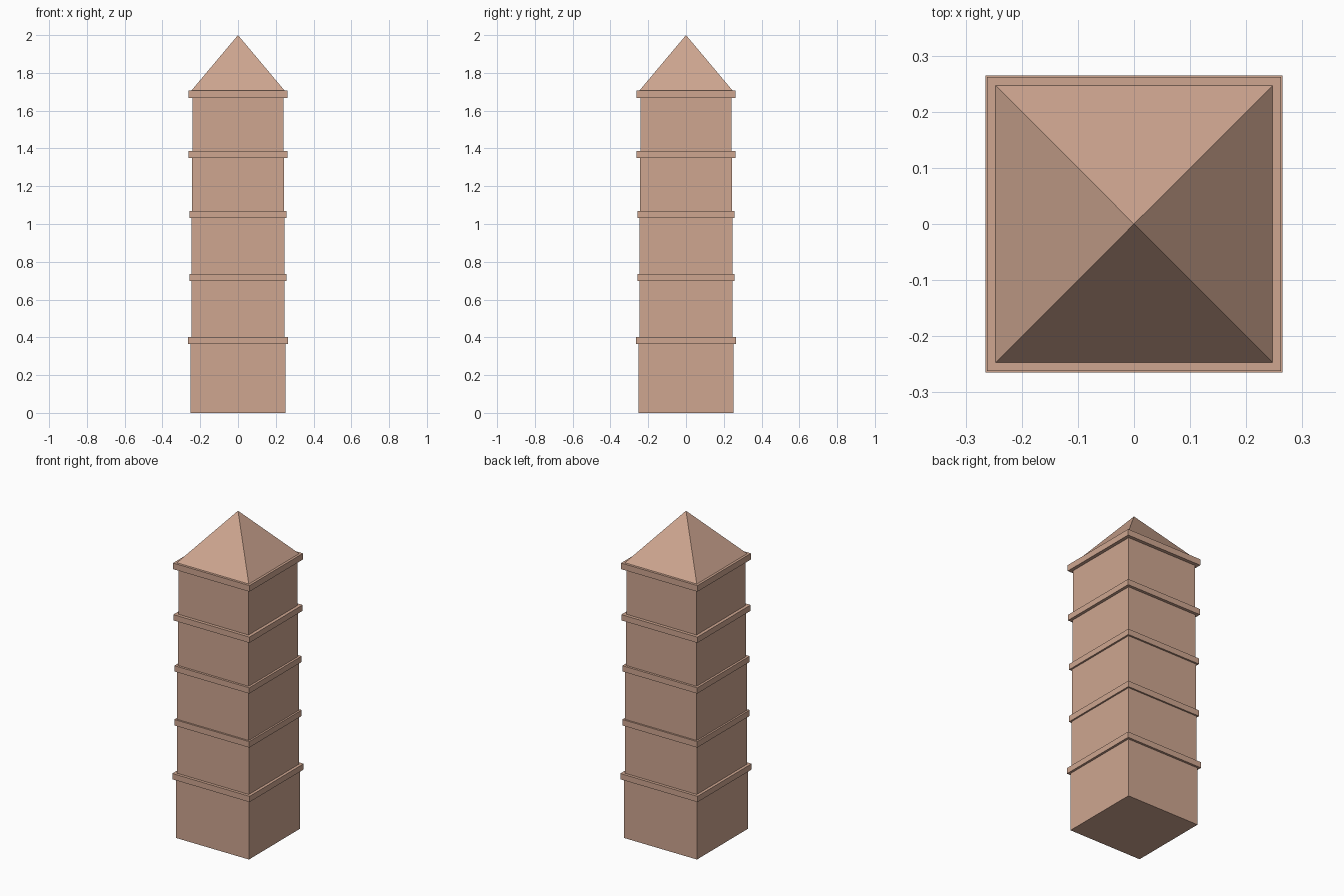
import bpy
import bmesh

cube = bpy.data.objects.get("Cube")
if cube:
    bpy.data.objects.remove(cube, do_unlink=True)

# Single sandstone colour
stone = bpy.data.materials.new("sandstone")
stone.use_nodes = True
colour = (0.62, 0.38, 0.28, 1)
stone.diffuse_color = colour
stone.node_tree.nodes["Principled BSDF"].inputs["Base Color"].default_value = colour


def square_part(name, half, bottom, top, pointed=False):
    """Square block, or a pyramid when pointed."""
    bm = bmesh.new()
    base = [bm.verts.new((x * half, y * half, bottom))
            for x, y in ((-1, -1), (1, -1), (1, 1), (-1, 1))]
    if pointed:
        tip = bm.verts.new((0, 0, top))
        for i in range(4):
            bm.faces.new((base[i], base[(i + 1) % 4], tip))
    else:
        upper = [bm.verts.new((v.co.x, v.co.y, top)) for v in base]
        bm.faces.new(upper)
        for i in range(4):
            j = (i + 1) % 4
            bm.faces.new((base[i], base[j], upper[j], upper[i]))
    bm.faces.new(base[::-1])
    mesh = bpy.data.meshes.new(name)
    bm.to_mesh(mesh)
    bm.free()
    mesh.materials.append(stone)
    obj = bpy.data.objects.new(name, mesh)
    bpy.context.collection.objects.link(obj)
    return obj


# Storeys, each capped by a projecting ledge:
# wall half width, ledge half width, ledge bottom, ledge top
storeys = [
    (0.251, 0.265, 0.365, 0.401),
    (0.247, 0.257, 0.698, 0.735),
    (0.246, 0.257, 1.033, 1.069),
    (0.243, 0.261, 1.350, 1.386),
    (0.241, 0.262, 1.668, 1.706),
]
floor = 0
for n, (wall, ledge, low, high) in enumerate(storeys, 1):
    square_part(f"storey_{n}", wall, floor, low)
    square_part(f"ledge_{n}", ledge, low, high)
    floor = high

# Pyramid roof
square_part("roof", 0.247, floor, 2, pointed=True)
